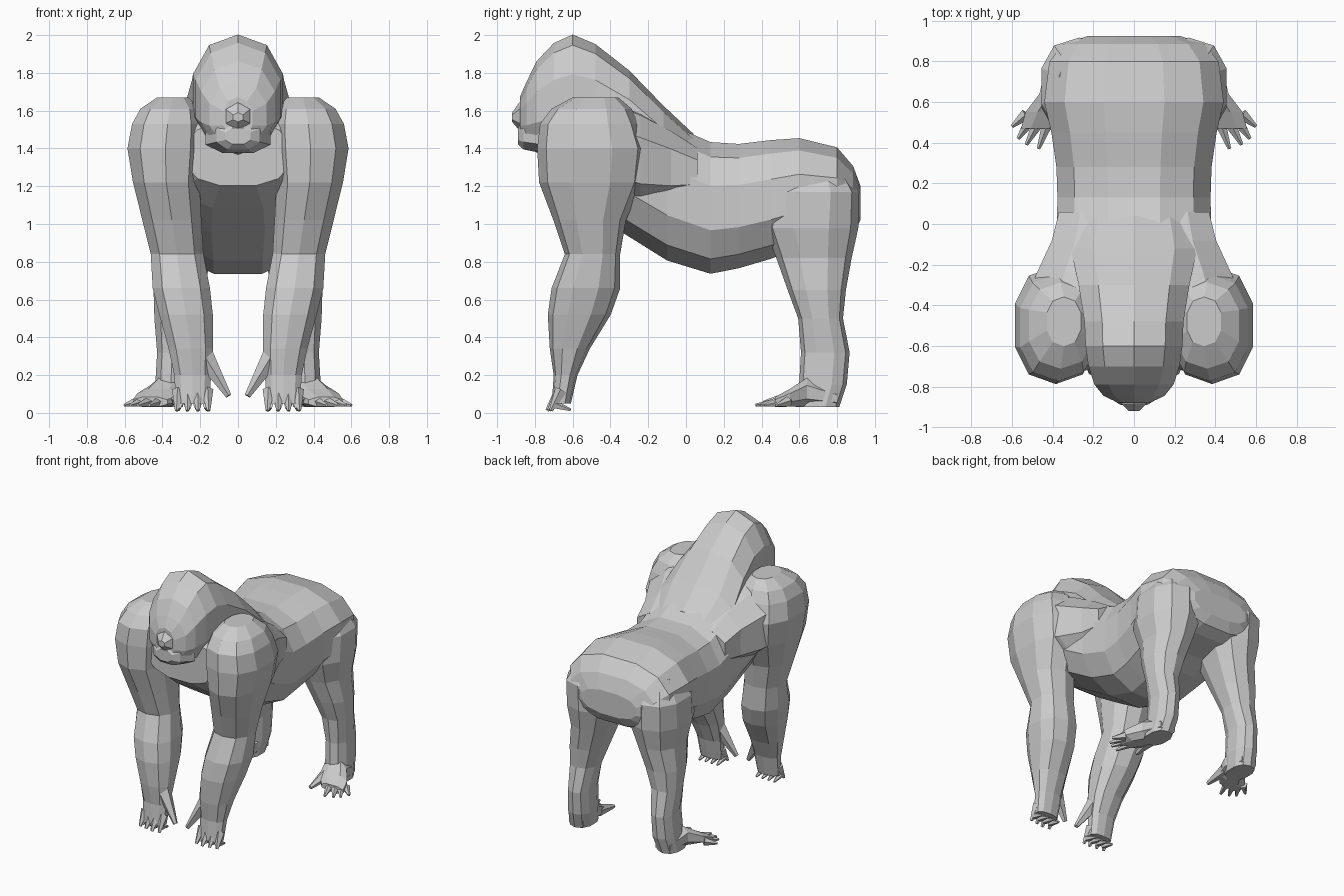
import bpy, bmesh, math
from mathutils import Vector


def finish(bm, name, mirror):
    bmesh.ops.recalc_face_normals(bm, faces=bm.faces)
    me = bpy.data.meshes.new(name)
    bm.to_mesh(me)
    bm.free()
    ob = bpy.data.objects.new(name, me)
    bpy.context.collection.objects.link(ob)
    if mirror:
        ob.modifiers.new("mirror", "MIRROR").use_mirror_merge = False
    return ob


def spow(v, p):
    return math.copysign(abs(v) ** p, v)


def loft(name, axis, rows, n=10, p=0.85, mirror=False):
    """Skin of rounded rings; each row is station, u0, u1, v0, v1."""
    bm = bmesh.new()
    rings = []
    for s, u0, u1, v0, v1 in rows:
        ring = []
        for i in range(n):
            a = 2 * math.pi * (i + 0.5) / n
            u = (u0 + u1) / 2 + (u1 - u0) / 2 * spow(math.cos(a), p) * 1.02
            v = (v0 + v1) / 2 + (v1 - v0) / 2 * spow(math.sin(a), p) * 1.01
            ring.append(bm.verts.new((u, s, v) if axis == "Y" else (u, v, s)))
        rings.append(ring)
    for r0, r1 in zip(rings, rings[1:]):
        for i in range(n):
            j = (i + 1) % n
            bm.faces.new((r0[i], r0[j], r1[j], r1[i]))
    bm.faces.new(rings[0])
    bm.faces.new(rings[-1])
    return finish(bm, name, mirror)


def digit(name, base, tip, r):
    """Tapered five-sided finger or toe."""
    a, b = Vector(base), Vector(tip)
    bm = bmesh.new()
    bmesh.ops.create_cone(bm, cap_ends=True, segments=5, radius1=r, radius2=r * 0.3,
                          depth=(b - a).length)
    q = (b - a).to_track_quat("Z", "Y").to_matrix().to_4x4()
    q.translation = (a + b) / 2
    bm.transform(q)
    return finish(bm, name, True)


# Barrel of the body, rump to chest
loft("torso", "Y", [
    (0.925, -.23, .23, 1.02, 1.20),
    (0.885, -.35, .35, .95, 1.31),
    (0.80, -.42, .42, .91, 1.41),
    (0.60, -.445, .445, .87, 1.46),
    (0.45, -.41, .41, .81, 1.45),
    (0.28, -.385, .385, .76, 1.43),
    (0.13, -.38, .38, .73, 1.44),
    (-.10, -.385, .385, .80, 1.54),
    (-.34, -.42, .42, .95, 1.66),
    (-.54, -.40, .40, 1.08, 1.68),
    (-.70, -.28, .28, 1.20, 1.54)], n=12, p=0.82)

# Broad shoulder blades blending the arms into the back
loft("shoulder_blades", "Y", [
    (0.06, -.375, .375, 1.13, 1.42),
    (-.08, -.41, .41, 1.08, 1.52),
    (-.24, -.485, .485, 1.06, 1.61),
    (-.40, -.55, .55, 1.10, 1.67),
    (-.55, -.55, .55, 1.20, 1.66)], n=10, p=0.7)

# Head with crest running down into the back
loft("head_and_nape", "Y", [
    (-.88, -.08, .08, 1.45, 1.67),
    (-.845, -.155, .155, 1.41, 1.75),
    (-.79, -.20, .20, 1.38, 1.86),
    (-.70, -.23, .23, 1.37, 1.955),
    (-.60, -.245, .245, 1.37, 2.00),
    (-.48, -.25, .25, 1.38, 1.95),
    (-.30, -.28, .28, 1.35, 1.81),
    (-.12, -.32, .32, 1.25, 1.625),
    (0.04, -.28, .28, 1.15, 1.475)], n=10, p=0.92)

# Face details
loft("nose", "Y", [
    (-.92, -.03, .03, 1.54, 1.59),
    (-.885, -.07, .07, 1.50, 1.64),
    (-.82, -.11, .11, 1.46, 1.68)], n=6, p=1)
loft("jaw", "Y", [
    (-.89, -.07, .07, 1.42, 1.51),
    (-.86, -.12, .12, 1.39, 1.55),
    (-.76, -.18, .18, 1.37, 1.55)], n=8)

# Shoulder, arm and palm
loft("arm", "Z", [
    (1.67, .26, .43, -.60, -.36),
    (1.61, .20, .52, -.71, -.29),
    (1.53, .18, .565, -.77, -.25),
    (1.40, .18, .59, -.785, -.21),
    (1.22, .20, .56, -.775, -.23),
    (1.02, .19, .51, -.70, -.32),
    (0.84, .18, .465, -.64, -.35),
    (0.66, .145, .455, -.71, -.35),
    (0.52, .13, .42, -.73, -.40),
    (0.34, .13, .37, -.72, -.51),
    (0.20, .14, .34, -.70, -.575),
    (0.05, .15, .33, -.71, -.61)], mirror=True)
for i in range(4):
    x = .165 + .05 * i
    digit("finger", (x, -.66, .12), (x + .006 * (i - 1.5), -.735 + .01 * abs(i - 1), .012), .035)
    digit("finger_tip", (x, -.70, .045), (x, -.61, .015), .025)
digit("thumb", (.18, -.64, .30), (.05, -.68, .09), .055)

# Haunch and lower leg
loft("leg", "Z", [
    (1.32, .17, .37, .54, .82),
    (1.17, .08, .46, .44, .915),
    (0.98, .07, .46, .42, .91),
    (0.82, .13, .43, .48, .875),
    (0.65, .19, .45, .54, .845),
    (0.50, .24, .445, .595, .83),
    (0.32, .27, .43, .61, .865),
    (0.15, .27, .44, .60, .85),
    (0.03, .29, .45, .58, .81)], mirror=True)

# Foot splayed outward with toes
loft("foot", "Y", [
    (0.80, .30, .43, .03, .12),
    (0.64, .28, .47, .03, .19),
    (0.55, .30, .54, .03, .13),
    (0.47, .37, .56, .03, .085)], n=8, mirror=True)
toes = [((.53, .54), (.60, .48)), ((.51, .51), (.57, .42)),
        ((.47, .50), (.53, .39)), ((.42, .51), (.47, .37))]
for b, t in toes:
    digit("toe", (*b, .058), (*t, .04), .03)
digit("big_toe", (.33, .59, .085), (.32, .41, .05), .045)
